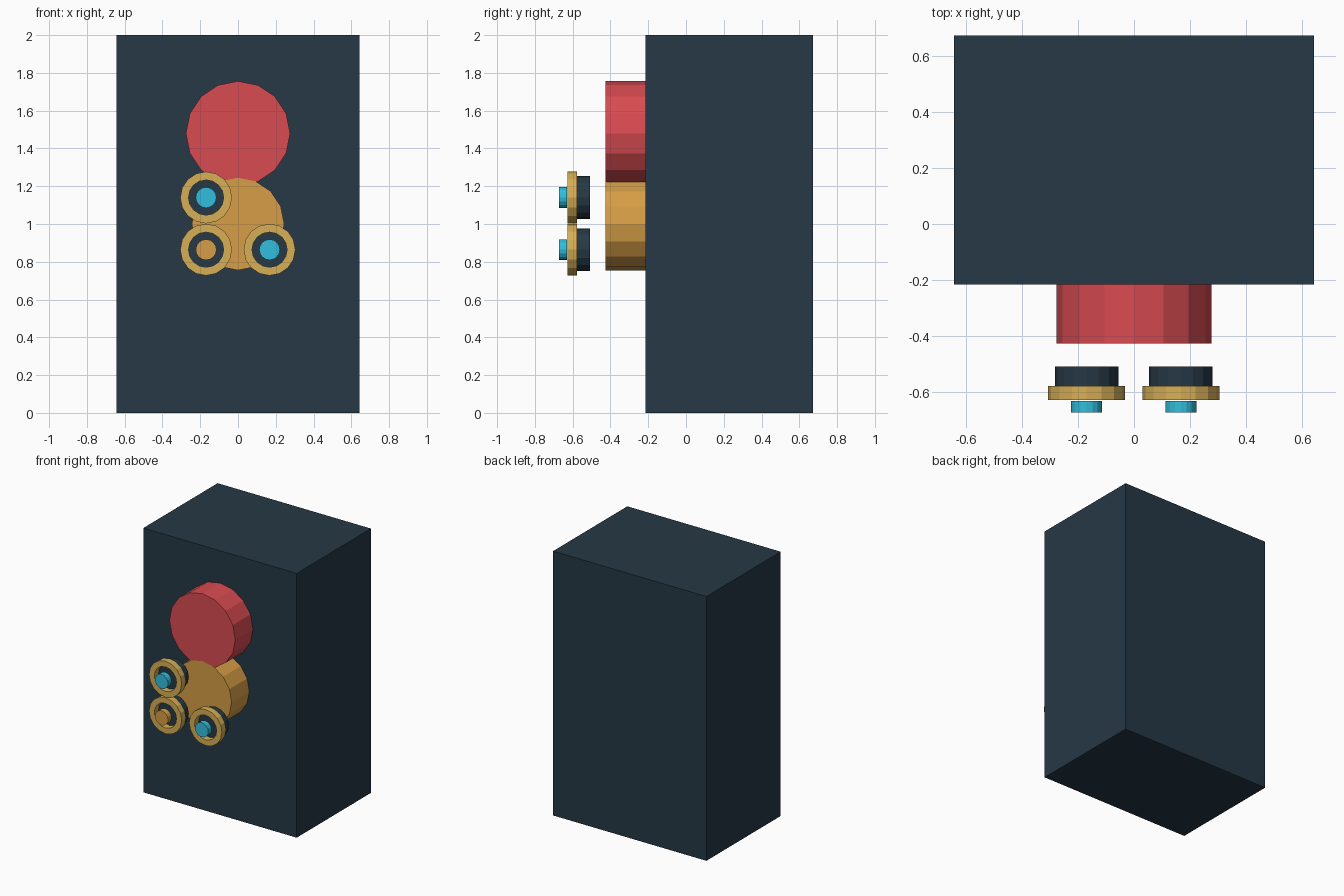
import bpy, bmesh
from math import pi
from mathutils import Matrix

if "Cube" in bpy.data.objects:
    bpy.data.objects.remove(bpy.data.objects["Cube"], do_unlink=True)


def material(name, *rgb):
    """Flat material from an 8-bit sRGB colour."""
    linear = [((c / 255 + 0.055) / 1.055) ** 2.4 for c in rgb]
    mat = bpy.data.materials.new(name)
    mat.use_nodes = True
    mat.diffuse_color = (*linear, 1)
    mat.node_tree.nodes["Principled BSDF"].inputs["Base Color"].default_value = (*linear, 1)
    return mat


slate = material("dark slate", 38, 56, 69)
red = material("red", 216, 75, 81)
orange = material("orange", 215, 158, 70)
gold = material("gold", 215, 175, 86)
cyan = material("cyan", 50, 190, 220)


def add_object(name, bm, mat):
    bmesh.ops.recalc_face_normals(bm, faces=bm.faces)
    mesh = bpy.data.meshes.new(name)
    bm.to_mesh(mesh)
    bm.free()
    mesh.materials.append(mat)
    obj = bpy.data.objects.new(name, mesh)
    bpy.context.collection.objects.link(obj)
    return obj


def disc(name, x, z, radius, front, back, mat, hole=0, sides=16):
    """Faceted disc facing the front; a hole radius turns it into a flat ring."""
    bm = bmesh.new()
    if hole:
        profile = [(hole, front), (radius, front), (radius, back), (hole, back)]
        verts = [bm.verts.new((0, y, r)) for r, y in profile]
        edges = [bm.edges.new((verts[i - 1], verts[i])) for i in range(len(verts))]
        bmesh.ops.spin(bm, geom=verts + edges, cent=(0, 0, 0), axis=(0, 1, 0),
                       angle=2 * pi, steps=sides, use_merge=True)
    else:
        bmesh.ops.create_cone(bm, cap_ends=True, segments=sides, radius1=radius,
                              radius2=radius, depth=back - front,
                              matrix=Matrix.Translation((0, (front + back) / 2, 0))
                              @ Matrix.Rotation(pi / 2, 4, "X"))
    bmesh.ops.translate(bm, verts=bm.verts, vec=(x, 0, z))
    return add_object(name, bm, mat)


# Main cabinet
bm = bmesh.new()
bmesh.ops.create_cube(bm, size=1, matrix=Matrix.Translation((0, 0.229, 1))
                      @ Matrix.Diagonal((1.284, 0.888, 2, 1)))
add_object("cabinet", bm, slate)

# Two large discs on the front
disc("upper_disc", 0, 1.48, 0.276, -0.426, -0.21, red)
disc("lower_disc", 0, 1, 0.245, -0.4262, -0.21, orange)

# Three dials, each a housing, a rim and a button
dials = [("upper_right", -0.169, 1.14, cyan),
         ("lower_right", -0.169, 0.864, orange),
         ("lower_left", 0.167, 0.864, cyan)]
for place, x, z, button in dials:
    disc(place + "_dial_housing", x, z, 0.113, -0.577, -0.508, slate)
    disc(place + "_dial_rim", x, z, 0.137, -0.627, -0.577, gold, hole=0.093)
    disc(place + "_dial_button", x, z, 0.055, -0.673, -0.631, button)
